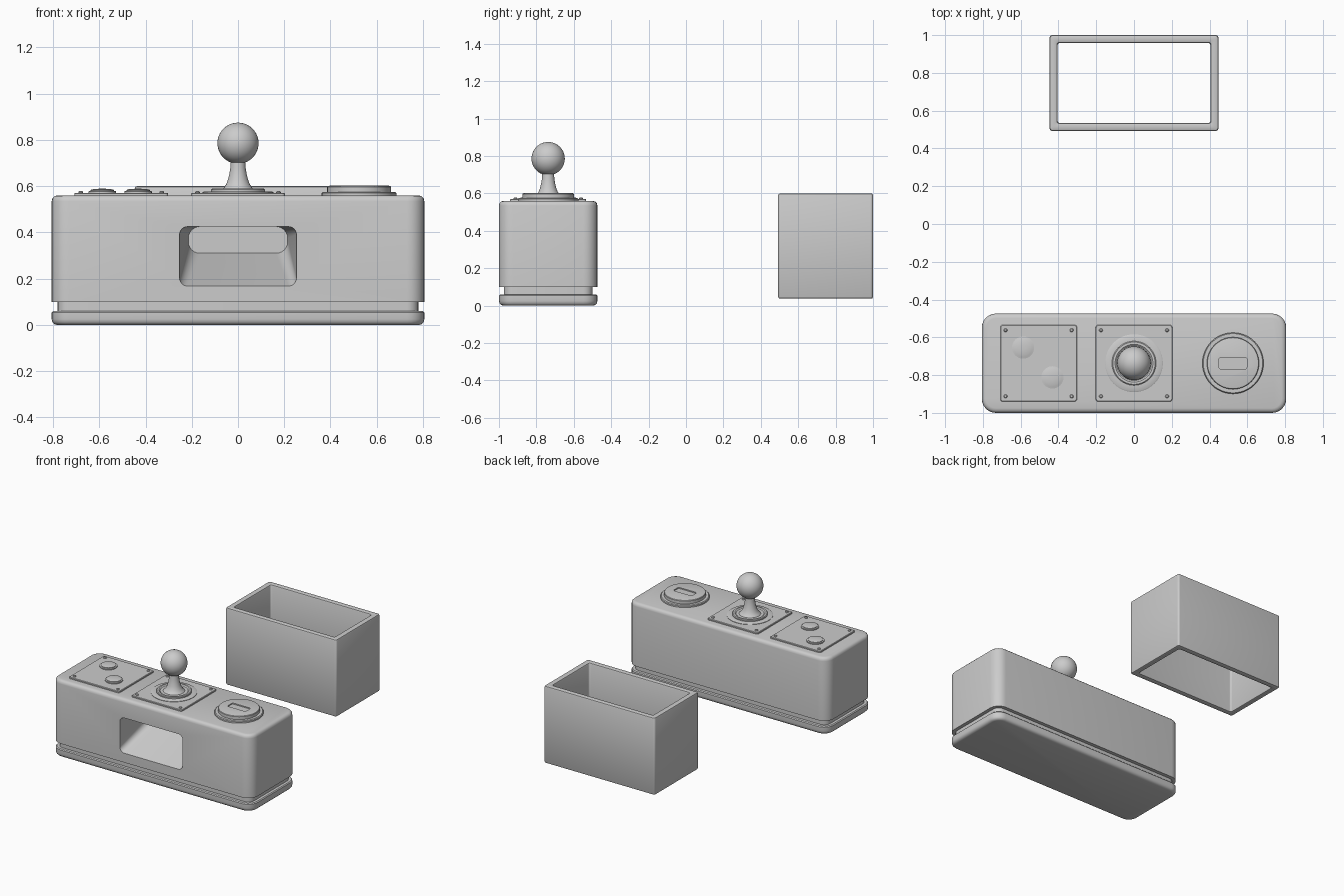
import bpy, bmesh, math

if "Cube" in bpy.data.objects:
    bpy.data.objects.remove(bpy.data.objects["Cube"])

CY = -0.737   # depth centre of the console


def rounded_rect(cx, cy, hx, hy, r, seg=6):
    pts = []
    for i, (sx, sy) in enumerate([(1, 1), (-1, 1), (-1, -1), (1, -1)]):
        for k in range(seg + 1):
            a = math.pi / 2 * (i + k / seg)
            pts.append((cx + sx * (hx - r) + r * math.cos(a),
                        cy + sy * (hy - r) + r * math.sin(a)))
    return pts


def finish(ob, angle=35):
    bpy.ops.object.select_all(action='DESELECT')
    ob.select_set(True)
    bpy.context.view_layer.objects.active = ob
    bpy.ops.object.shade_smooth_by_angle(angle=math.radians(angle))


def skin(name, rings, closed=False):
    """Bridge equal-sized point rings; cap the ends or join last to first."""
    bm = bmesh.new()
    loops = [[bm.verts.new(p) for p in ring] for ring in rings]
    pairs = list(zip(loops, loops[1:])) + ([(loops[-1], loops[0])] if closed else [])
    for a, b in pairs:
        for i in range(len(a)):
            j = (i + 1) % len(a)
            bm.faces.new((a[i], a[j], b[j], b[i]))
    if not closed:
        bm.faces.new(loops[0][::-1])
        bm.faces.new(loops[-1])
    bmesh.ops.recalc_face_normals(bm, faces=bm.faces)
    me = bpy.data.meshes.new(name)
    bm.to_mesh(me)
    bm.free()
    ob = bpy.data.objects.new(name, me)
    bpy.context.collection.objects.link(ob)
    finish(ob)
    return ob


def loft(name, cx, cy, hx, hy, r, layers, closed=False):
    """Stack rounded rectangles; each layer is (inset, z)."""
    return skin(name, [[(x, y, z) for x, y in
                        rounded_rect(cx, cy, hx - i, hy - i, max(r - i, 0.012))]
                       for i, z in layers], closed)


def lathe(name, cx, cy, profile, n=48):
    """Turn a (radius, z) profile around a vertical axis."""
    return skin(name, [[(cx + r * math.cos(2 * math.pi * k / n),
                         cy + r * math.sin(2 * math.pi * k / n), z) for k in range(n)]
                       for r, z in profile])


def cut(ob, cutter):
    cutter.hide_render = True
    mod = ob.modifiers.new("cut", 'BOOLEAN')
    mod.object = cutter
    mod.solver = 'EXACT'
    bpy.context.view_layer.objects.active = ob
    bpy.ops.object.modifier_apply(modifier=mod.name)
    bpy.data.objects.remove(cutter)
    finish(ob)


def plate(name, cx):
    """Thin square panel with a screw in each corner."""
    loft(name, cx, CY, 0.203, 0.203, 0.014, [(0, 0.55), (0, 0.568), (0.003, 0.571)])
    for sx in (-1, 1):
        for sy in (-1, 1):
            lathe(name + "_screw", cx + sx * 0.175, CY + sy * 0.175,
                  [(0.01, 0.565), (0.01, 0.575), (0.006, 0.579)], 12)


# Base slab, recessed groove and main housing
HX, HY, R = 0.806, 0.263, 0.075
loft("base", 0, CY, HX, HY, R,
     [(0.025, 0), (0.012, 0.003), (0.003, 0.012), (0, 0.025), (0, 0.054), (0.006, 0.06)])
loft("base_groove", 0, CY, HX, HY, R, [(0.026, 0.055), (0.026, 0.105)])
body = loft("housing", 0, CY, HX, HY, R,
            [(0, 0.1), (0, 0.535), (0.003, 0.548), (0.012, 0.557), (0.025, 0.56)])

# Front chute: opening narrows inward with a ramp for a floor
chute = [(-1.05, 0.253, 0.168, 0.035), (-1.0, 0.253, 0.168, 0.035), (-0.62, 0.215, 0.31, 0.05)]
cut(body, skin("chute_cutter", [[(x, y, z) for x, z in rounded_rect(
    0, (low + 0.425) / 2, w, (0.425 - low) / 2, r)] for y, w, low, r in chute]))

# Button panel
plate("button_panel", -0.505)
for bx, by in ((-0.587, 0.083), (-0.432, -0.075)):
    lathe("button", bx, CY + by, [(0.059, 0.565), (0.059, 0.578), (0.051, 0.58),
                                  (0.051, 0.584), (0.04, 0.587), (0.015, 0.589)], 32)

# Joystick with mounting rings and ball
plate("joystick_panel", 0)
lathe("joystick_collar", 0, CY, [(0.153, 0.565), (0.153, 0.574), (0.148, 0.577), (0.117, 0.577),
                                 (0.117, 0.585), (0.112, 0.589), (0.1, 0.589), (0.092, 0.583)])
lathe("joystick_shaft", 0, CY, [(0.075, 0.58), (0.062, 0.592), (0.051, 0.608), (0.043, 0.63),
                                (0.037, 0.655), (0.033, 0.68), (0.031, 0.72)])
bpy.ops.mesh.primitive_uv_sphere_add(segments=40, ring_count=20, radius=0.089,
                                     location=(0, CY, 0.786))
bpy.context.object.name = "joystick_ball"
finish(bpy.context.object)

# Round slotted dial
lathe("dial_rim", 0.524, CY, [(0.162, 0.55), (0.162, 0.57), (0.157, 0.575), (0.1, 0.575)])
dial = lathe("dial", 0.524, CY, [(0.138, 0.57), (0.138, 0.596), (0.135, 0.6), (0.128, 0.602)])
cut(dial, loft("slot_cutter", 0.524, CY, 0.074, 0.031, 0.012, [(0, 0.594), (0, 0.65)]))

# Separate open-ended rectangular bin
loft("bin", 0, 0.7465, 0.447, 0.2535, 0.014,
     [(0.01, 0.037), (0.003, 0.04), (0, 0.047), (0, 0.59), (0.003, 0.597), (0.01, 0.6),
      (0.032, 0.6), (0.039, 0.597), (0.042, 0.59), (0.042, 0.047), (0.039, 0.04),
      (0.032, 0.037)], closed=True)
